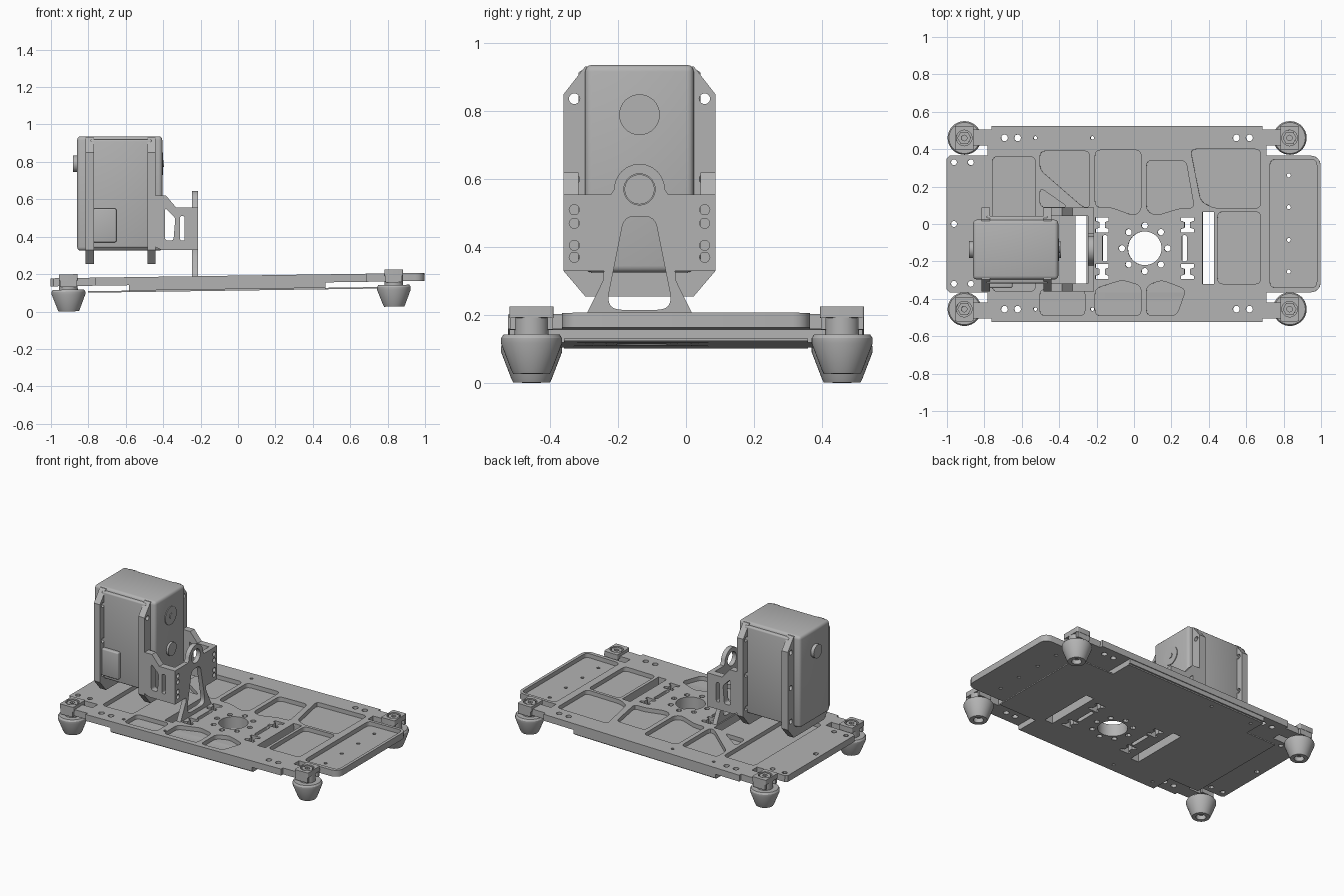
import bpy, bmesh
from math import pi, cos, sin, radians
from mathutils import Matrix, Vector

if "Cube" in bpy.data.objects:
    bpy.data.objects.remove(bpy.data.objects["Cube"])

grey = bpy.data.materials.new("light_grey")
grey.use_nodes = True
GREY = (0.45, 0.45, 0.45, 1)
grey.diffuse_color = GREY
grey.node_tree.nodes["Principled BSDF"].inputs["Base Color"].default_value = GREY

# The chassis leans up slightly towards +x
PIVOT = Vector((-0.905, 0, 0))
TILT = (Matrix.Translation(PIVOT + Vector((0, 0, 0.001))) @ Matrix.Rotation(-0.0145, 4, 'Y')
        @ Matrix.Translation(-PIVOT))
FLAT = Matrix.Identity(4)
made = []


def finish(name, mesh, matrix=FLAT):
    mesh.transform(matrix)
    mesh.materials.clear()
    mesh.materials.append(grey)
    ob = bpy.data.objects.new(name, mesh)
    bpy.context.scene.collection.objects.link(ob)
    made.append(ob)
    return ob


def rounded(pts, r=0.02, steps=4):
    """Round every corner of a polygon."""
    out = []
    for i, p in enumerate(pts):
        p, a, b = (Vector(q) for q in (p, pts[i - 1], pts[(i + 1) % len(pts)]))
        d1, d2 = a - p, b - p
        k1, k2 = min(r, d1.length * 0.45), min(r, d2.length * 0.45)
        s, e = p + d1.normalized() * k1, p + d2.normalized() * k2
        for j in range(steps + 1):
            t = j / steps
            out.append(s * (1 - t) ** 2 + p * 2 * t * (1 - t) + e * t * t)
    return out


def rect(x0, x1, y0, y1, r=0.0):
    pts = [(x0, y0), (x1, y0), (x1, y1), (x0, y1)]
    return rounded(pts, r) if r else pts


def circle(x, y, r, n=20):
    return [(x + r * cos(2 * pi * i / n), y + r * sin(2 * pi * i / n)) for i in range(n)]


def mirrored(half, c=0.0):
    """Close a half outline, given as offsets, by mirroring its first coordinate about c."""
    return [(c + u, v) for u, v in half] + [(c - u, v) for u, v in reversed(half) if u > 1e-6]


def plate(name, outline, lo, hi, holes=(), axis='z', matrix=FLAT):
    """Extrude an outline with holes along an axis."""
    cu = bpy.data.curves.new(name, 'CURVE')
    cu.dimensions, cu.fill_mode, cu.extrude = '2D', 'BOTH', (hi - lo) / 2
    for loop in [outline, *holes]:
        sp = cu.splines.new('POLY')
        sp.points.add(len(loop) - 1)
        for pt, q in zip(sp.points, loop):
            pt.co = (q[0], q[1], 0, 1)
        sp.use_cyclic_u = True
    tmp = bpy.data.objects.new("temp", cu)
    bpy.context.scene.collection.objects.link(tmp)
    mesh = bpy.data.meshes.new_from_object(tmp.evaluated_get(bpy.context.evaluated_depsgraph_get()))
    bpy.data.objects.remove(tmp)
    mid = (lo + hi) / 2
    turn = {'z': Matrix.Translation((0, 0, mid)),
            'x': Matrix(((0, 0, 1, mid), (1, 0, 0, 0), (0, 1, 0, 0), (0, 0, 0, 1))),
            'y': Matrix(((1, 0, 0, 0), (0, 0, -1, mid), (0, 1, 0, 0), (0, 0, 0, 1)))}[axis]
    bm = bmesh.new()
    bm.from_mesh(mesh)
    bmesh.ops.remove_doubles(bm, verts=bm.verts, dist=1e-5)
    bmesh.ops.recalc_face_normals(bm, faces=bm.faces)
    bm.to_mesh(mesh)
    bm.free()
    return finish(name, mesh, matrix @ turn)


def box(name, lo, hi, bevel=0.0, matrix=FLAT):
    bm = bmesh.new()
    bmesh.ops.create_cube(bm, size=1)
    for v in bm.verts:
        v.co = [a + (b - a) * (c + 0.5) for a, b, c in zip(lo, hi, v.co)]
    if bevel:
        bmesh.ops.bevel(bm, geom=bm.edges[:], offset=bevel, segments=3, profile=0.5, affect='EDGES')
    mesh = bpy.data.meshes.new(name)
    bm.to_mesh(mesh)
    bm.free()
    return finish(name, mesh, matrix)


def lathe(name, profile, matrix, steps=40):
    bm = bmesh.new()
    vs = [bm.verts.new((r, 0, z)) for r, z in profile]
    es = [bm.edges.new(p) for p in zip(vs, vs[1:])]
    bmesh.ops.spin(bm, geom=vs + es, axis=(0, 0, 1), cent=(0, 0, 0), angle=2 * pi, steps=steps)
    bmesh.ops.remove_doubles(bm, verts=bm.verts, dist=1e-5)
    bmesh.ops.recalc_face_normals(bm, faces=bm.faces)
    mesh = bpy.data.meshes.new(name)
    bm.to_mesh(mesh)
    bm.free()
    return finish(name, mesh, matrix)


# Chassis openings: hub bore with screw ring, side windows and slots
HX, HY = 0.06, -0.13
through = [circle(HX, HY, 0.09, 40)]
through += [circle(HX + 0.122 * cos(i * pi / 4), HY + 0.122 * sin(i * pi / 4), 0.017, 12) for i in range(8)]
through += [rect(0.37, 0.43, -0.32, 0.065), rect(-0.31, -0.25, -0.33, 0.065)]
for s in (1, -1):
    def slot(a, b, y0, y1):
        through.append(rect(*sorted((HX + s * a, HX + s * b)), y0, y1, 0.008))
    slot(0.20, 0.225, -0.2, -0.06)
    for t in (1, -1):
        # I-shaped slots
        c = HY + t * 0.125
        ii = mirrored([(0.035, c - 0.04), (0.035, c - 0.022), (0.015, c - 0.015),
                       (0.015, c + 0.015), (0.035, c + 0.022), (0.035, c + 0.04)], HX + s * 0.228)
        through.append(ii)
for y in (0.46, -0.455):
    through += [circle(x, y, 0.018, 14) for x in (-0.69, -0.62, 0.55, 0.62)]
    through += [circle(x, y, 0.01, 10) for x in (-0.525, -0.22)]
through += [circle(-0.96, y, 0.016, 12) for y in (0.33, 0.0, -0.32)]
through += [circle(-0.87, y, 0.016, 12) for y in (0.33, -0.32)]
tray_screws = [circle(0.83, y, 0.011, 10) for y in (0.26, 0.09, -0.085, -0.255)]

# Chassis pockets
pocket_shapes = [
    [(-0.5, 0.39), (-0.235, 0.39), (-0.235, 0.09), (-0.27, 0.09), (-0.5, 0.29)],
    [(-0.5, 0.195), (-0.35, 0.09), (-0.5, 0.09)],
    [(-0.205, 0.395), (0.04, 0.395), (0.04, 0.07), (0.0, 0.045), (-0.12, 0.09), (-0.205, 0.09)],
    [(0.07, 0.34), (0.28, 0.34), (0.325, 0.085), (0.25, 0.085), (0.12, 0.045), (0.07, 0.07)],
    [(0.305, 0.4), (0.68, 0.4), (0.68, 0.085), (0.43, 0.085), (0.36, 0.12)],
    rect(0.45, 0.68, -0.32, 0.065), rect(0.73, 0.98, -0.34, 0.345),
    rect(-0.5, -0.26, -0.49, -0.35),
    [(-0.205, -0.49), (0.04, -0.49), (0.04, -0.33), (-0.06, -0.3), (-0.205, -0.345)],
    [(0.07, -0.49), (0.23, -0.49), (0.28, -0.35), (0.15, -0.3), (0.07, -0.33)],
    rect(-0.755, -0.525, -0.36, 0.36)]
pockets = [rounded(p, 0.03) for p in pocket_shapes]

# Chassis outline: central deck, end trays and four foot arms
half = rounded([(1, 0.365), (0.71, 0.365)], 0.05)[:5]
half = half[::-1][::-1] + [Vector(p) for p in (
    (0.71, 0.365), (0.71, 0.42), (0.835, 0.42), (0.835, 0.505), (0.69, 0.505), (0.69, 0.525),
    (-0.76, 0.525), (-0.76, 0.505), (-0.905, 0.505), (-0.905, 0.42), (-0.78, 0.42), (-0.78, 0.365),
    (-0.985, 0.365), (-1, 0.35))]
half[:5] = [Vector((0.95 + 0.05 * sin(a * pi / 8), 0.315 + 0.05 * cos(a * pi / 8))) for a in (4, 3, 2, 1, 0)]
outline = list(half) + [Vector((p.x, -p.y)) for p in reversed(half)]

plate("deck_top", outline, 0.15, 0.178, through + pockets, matrix=TILT)
plate("deck_floor", outline, 0.135, 0.15, through + tray_screws, matrix=TILT)
inner = [h for h in through if all(-0.57 < p[0] < 0.46 for p in h)]
plate("deck_core", rect(-0.58, 0.47, -0.52, 0.52), 0.106, 0.135, inner, matrix=TILT)
sheet = [(0.75, 0.36), (0.47, 0.36), (0.47, 0.51), (-0.58, 0.51), (-0.58, 0.36), (-0.8, 0.36)]
plate("bottom_sheet", sheet + [(x, -y) for x, y in reversed(sheet)], 0.098, 0.106, inner, matrix=TILT)

# Feet with clamp caps and nuts
foot_profile = [(0, 0.03), (0.03, 0.03), (0.03, 0), (0.054, 0), (0.06, 0.012), (0.09, 0.09),
                (0.09, 0.105), (0.083, 0.116), (0, 0.116)]
for x, end in ((-0.905, "right"), (0.835, "left")):
    for y, side in ((0.46, "back"), (-0.455, "front")):
        tag = f"{side}_{end}"
        at = TILT @ Matrix.Translation((x, y, 0))
        lathe(f"{tag}_foot", foot_profile, at)
        lathe(f"{tag}_foot_neck", [(0, 0.11), (0.05, 0.11), (0.05, 0.17), (0, 0.17)], at)
        plate(f"{tag}_foot_cap", rect(-0.05, 0.05, -0.065, 0.065, 0.008), 0.165, 0.198,
              [circle(0, 0, 0.042)], matrix=at)
        plate(f"{tag}_nut", circle(0, 0, 0.037, 6), 0.165, 0.194, [circle(0, 0, 0.015, 12)], matrix=at)
        for s in (1, -1):
            box(f"{tag}_cap_leg", (-0.045, s * 0.055 - 0.008, 0.13), (0.045, s * 0.055 + 0.008, 0.17), matrix=at)

# Motor housing
CY = -0.137
box("motor_body", (-0.86, CY - 0.16, 0.325), (-0.405, CY + 0.16, 0.937), 0.02)
box("motor_middle_shell", (-0.79, CY - 0.18, 0.34), (-0.46, CY + 0.18, 0.92), 0.01)
box("motor_connector", (-0.80, CY - 0.205, 0.37), (-0.65, CY - 0.17, 0.55), 0.008)
flange = mirrored([(0.16, 0.255), (0.224, 0.33), (0.224, 0.85), (0.16, 0.932)], CY)
ears = [circle(CY + s * 0.192, z, 0.016, 14) for s in (1, -1) for z in (0.375, 0.6, 0.837)]
gap = rect(CY - 0.13, CY + 0.13, 0.29, 0.8, 0.02)
for x in (-0.815, -0.485):
    plate("motor_flange", flange, x, x + 0.045, ears, 'x')
along_x = Matrix.Rotation(pi / 2, 4, 'Y')
for name, x, r, h in (("rear_boss", -0.882, 0.045, 0.03), ("front_disc", -0.407, 0.06, 0.007),
                      ("front_disc_screw", -0.407, 0.017, 0.011), ("output_shaft", -0.41, 0.044, 0.02)):
    z = 0.57 if name == "output_shaft" else 0.79
    lathe(name, [(0, 0), (r, 0), (r, h), (0, h)], Matrix.Translation((x, CY, z)) @ along_x)

# Motor bracket: upright with bearing ring and splayed legs
lobe = [(0.075 * sin(i * pi / 12), 0.57 + 0.075 * cos(i * pi / 12)) for i in range(7)]
upright = mirrored(lobe + [(0.085, 0.555), (0.224, 0.555), (0.224, 0.33), (0.105, 0.33),
                           (0.108, 0.3), (0.165, 0.185)], CY)
arch = rounded(mirrored([(0.045, 0.49), (0.095, 0.24), (0.075, 0.215)], CY), 0.03)
screws = [circle(CY + s * 0.192, z, 0.015, 14) for s in (1, -1) for z in (0.37, 0.405, 0.47, 0.51)]
plate("bracket_upright", upright, -0.245, -0.215, [circle(CY, 0.57, 0.046, 28), arch] + screws, 'x')

# Bracket side cheeks
cheek = [(-0.44, 0.345), (-0.44, 0.62), (-0.385, 0.62), (-0.33, 0.555), (-0.24, 0.555),
         (-0.24, 0.33), (-0.41, 0.33)]
cheek_holes = [rounded([(-0.39, 0.38), (-0.345, 0.38), (-0.335, 0.5), (-0.39, 0.555)], 0.015),
               rect(-0.31, -0.285, 0.38, 0.51, 0.01)]
for y, side in ((CY - 0.224, "front"), (CY + 0.18, "back")):
    plate(f"bracket_{side}_cheek", cheek, y, y + 0.044, cheek_holes, 'y')

bpy.ops.object.select_all(action='DESELECT')
for ob in made:
    ob.select_set(True)
bpy.context.view_layer.objects.active = made[0]
bpy.ops.object.shade_smooth_by_angle(angle=radians(30))
